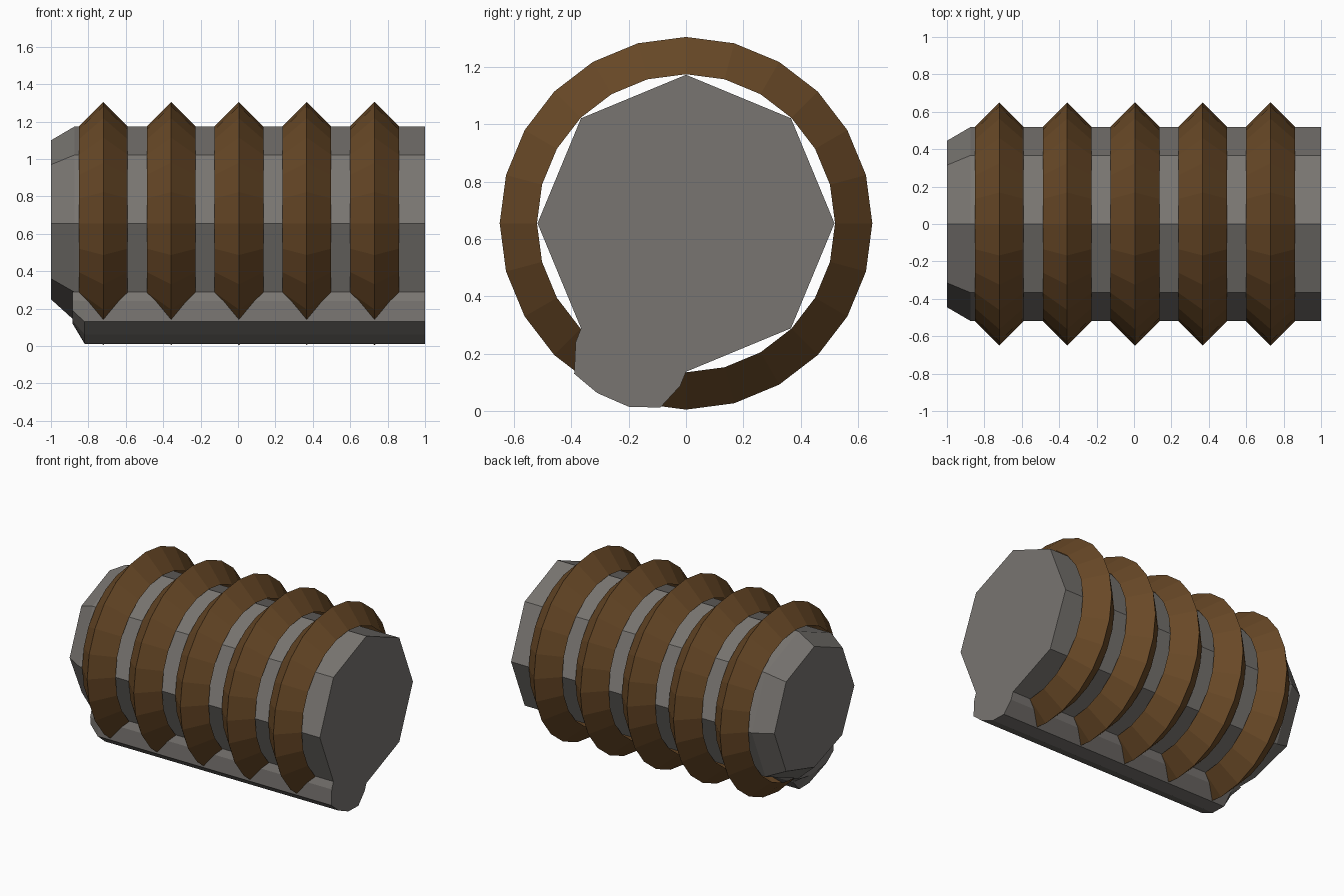
import bpy, bmesh, math

if "Cube" in bpy.data.objects:
    bpy.data.objects.remove(bpy.data.objects["Cube"])

CZ = 0.655  # height of the long axis


def material(name, rgb):
    m = bpy.data.materials.new(name)
    m.diffuse_color = (*rgb, 1)
    m.use_nodes = True
    m.node_tree.nodes["Principled BSDF"].inputs["Base Color"].default_value = m.diffuse_color
    return m


grey = material("grey metal", (0.19, 0.178, 0.165))
brown = material("rusty brown", (0.14, 0.066, 0.02))


def loft(name, sections, mat, caps=True):
    """Skin a list of (x, [(y, z), ...]) closed sections along x."""
    bm = bmesh.new()
    loops = [[bm.verts.new((x, y, z)) for y, z in pts] for x, pts in sections]
    for a, b in zip(loops, loops[1:]):
        n = len(a)
        for i in range(n):
            j = (i + 1) % n
            bm.faces.new((a[i], a[j], b[j], b[i]))
    if caps:
        bm.faces.new(loops[0][::-1])
        bm.faces.new(loops[-1])
    bmesh.ops.recalc_face_normals(bm, faces=bm.faces)
    if not caps and sum(f.normal.y * f.calc_center_median().y for f in bm.faces) < 0:
        bmesh.ops.reverse_faces(bm, faces=bm.faces)
    me = bpy.data.meshes.new(name)
    bm.to_mesh(me)
    bm.free()
    me.materials.append(mat)
    ob = bpy.data.objects.new(name, me)
    bpy.context.collection.objects.link(ob)
    return ob


def circle(r, n):
    return [(r * math.cos(2 * math.pi * i / n), CZ + r * math.sin(2 * math.pi * i / n))
            for i in range(n)]


# Octagonal core with a tapered left end, slightly raised underneath
tip = circle(0.445, 8)
tip[5] = (-0.31, 0.36)
tip[6] = (0, 0.25)
loft("core", [(-1, tip), (-0.875, circle(0.518, 8)), (1, circle(0.518, 8))], grey)

# Spine rail along the underside, chamfered at its left end
rail = [(-0.366, 0.289), (-0.385, 0.24), (-0.39, 0.13), (-0.31, 0.063),
        (-0.2, 0.015), (-0.09, 0.012), (-0.02, 0.088), (0, 0.137)]
rail_end = [(-0.366, 0.289), (-0.38, 0.245), (-0.375, 0.19), (-0.30, 0.135),
            (-0.2, 0.12), (-0.1, 0.12), (-0.03, 0.13), (0, 0.137)]
loft("underside_rail", [(-0.885, rail_end), (-0.82, rail), (1, rail)], grey)

# Five sharp ridged bands
for k in range(5):
    x = 0.005 + (k - 2) * 0.3625
    loft(f"ridge_band_{k + 1}",
         [(x - 0.13, circle(0.52, 24)), (x, circle(0.65, 24)), (x + 0.13, circle(0.52, 24))],
         brown, caps=False)
